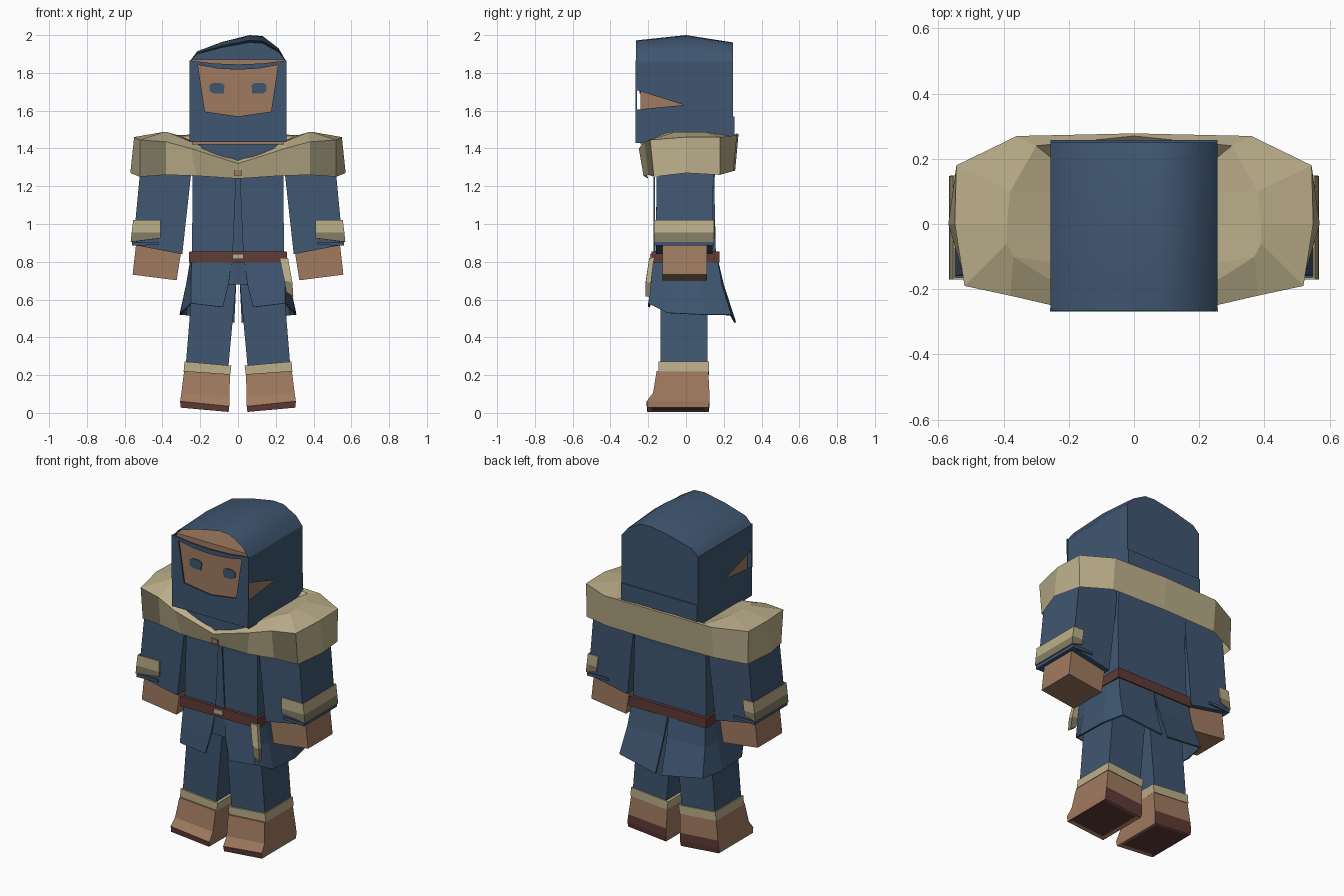
import bpy, bmesh, math

cube = bpy.data.objects.get("Cube")
if cube:
    bpy.data.objects.remove(cube, do_unlink=True)


def material(name, rgb):
    m = bpy.data.materials.new(name)
    m.use_nodes = True
    m.diffuse_color = (*rgb, 1)
    m.node_tree.nodes["Principled BSDF"].inputs["Base Color"].default_value = (*rgb, 1)
    return m


BLUE = material("blue_cloth", (0.050, 0.094, 0.165))
SKIN = material("tan", (0.350, 0.195, 0.115))
CREAM = material("cream_fur", (0.500, 0.425, 0.255))
DARK = material("dark_cream_fur", (0.225, 0.205, 0.130))
BROWN = material("dark_brown_leather", (0.115, 0.043, 0.037))


def build(name, verts, faces, mats, rule=None, mirror=False, thick=0, inset=0):
    """Mesh object; rule maps a face centre to a material slot."""
    bm = bmesh.new()
    vs = [bm.verts.new(v) for v in verts]
    for f in faces:
        bm.faces.new([vs[i] for i in f])
    bm.normal_update()
    if inset:
        low = min(bm.faces, key=lambda f: f.normal.z)
        low.material_index = 0
        bmesh.ops.inset_region(bm, faces=[low], thickness=inset, depth=-0.005)
    for f in bm.faces:
        if rule:
            f.material_index = rule(f.calc_center_median())
    if inset:
        low.material_index = 1
    me = bpy.data.meshes.new(name)
    bm.to_mesh(me)
    bm.free()
    for m in mats:
        me.materials.append(m)
    ob = bpy.data.objects.new(name, me)
    bpy.context.collection.objects.link(ob)
    if mirror:
        ob.modifiers.new("mirror", 'MIRROR')
    if thick:
        s = ob.modifiers.new("cloth", 'SOLIDIFY')
        s.thickness = thick
    return ob


def loft(name, rings, mats, closed=True, **kw):
    """Skin rings listed bottom to top, each counter-clockwise from above."""
    n = len(rings[0])
    verts = [p for r in rings for p in r]
    faces = []
    for k in range(len(rings) - 1):
        for i in range(n if closed else n - 1):
            j = (i + 1) % n
            faces.append((k * n + i, k * n + j, (k + 1) * n + j, (k + 1) * n + i))
    if closed:
        faces.append(tuple(reversed(range(n))))
        faces.append(tuple(range((len(rings) - 1) * n, len(rings) * n)))
    return build(name, verts, faces, mats, **kw)


def sec(xi, zi, xo, zo, y0, y1):
    """Four-cornered limb section, tilted between inner and outer edge."""
    return [(xi, y0, zi), (xo, y0, zo), (xo, y1, zo), (xi, y1, zi)]


def flat(x, z, y0, y1):
    return sec(-x, z, x, z, y0, y1)


def plate(name, pts, y, mat, d=0.008, mirror=False):
    """Thin front-facing plate from an x, z outline."""
    n = len(pts)
    verts = [(x, y, z) for x, z in pts] + [(x, y + d, z) for x, z in pts]
    faces = [tuple(range(n)), tuple(reversed(range(n, 2 * n)))]
    faces += [(i, i + n, (i + 1) % n + n, (i + 1) % n) for i in range(n)]
    return build(name, verts, faces, [mat], mirror=mirror)


# Legs, trouser cuffs and boots
loft("legs", [sec(.055, .2, .28, .21, -.135, .115), sec(.005, .74, .235, .76, -.135, .115)],
     [BLUE], mirror=True)
loft("trouser_cuffs", [sec(.042, .2, .288, .22, -.145, .122), sec(.035, .25, .283, .272, -.145, .122)],
     [CREAM], mirror=True)
loft("boots", [sec(.05, .005, .305, .028, -.205, .12), sec(.046, .035, .306, .062, -.208, .124),
               sec(.046, .085, .300, .105, -.175, .124), sec(.042, .205, .285, .222, -.155, .118)],
     [SKIN, BROWN], mirror=True, inset=.03,
     rule=lambda c: int(.02 < c.z < .045 or (c.y > .11 and c.z < .09)))

# Coat: torso, front placket, skirt flaps split front and back
loft("torso", [flat(.245, .76, -.165, .16), flat(.24, 1.2, -.155, .15), flat(.24, 1.42, -.16, .16)], [BLUE])
plate("coat_placket", [(-.055, .68), (.055, .68), (.03, .85), (.012, 1.25), (-.012, 1.25), (-.03, .85)],
      -.173, BLUE)
loft("skirt_flaps", [
    [(.08, -.2, .56), (.25, -.2, .58), (.305, -.1, .53), (.31, .1, .52), (.28, .24, .52), (.02, .265, .48)],
    [(.05, -.19, .68), (.25, -.185, .68), (.275, -.1, .68), (.275, .08, .68), (.26, .19, .68), (.01, .2, .68)],
    [(.03, -.17, .83), (.245, -.17, .83), (.25, -.1, .83), (.25, .08, .83), (.245, .165, .83), (0, .165, .83)]],
    [BLUE], closed=False, mirror=True, thick=.01)

# Belt, buckle and hanging strip
loft("belt", [flat(.26, .795, -.182, .178), flat(.258, .855, -.182, .178)], [BROWN])
plate("buckle", [(-.03, .815), (.03, .815), (.03, .842), (-.03, .842)], -.19, CREAM)
loft("hanging_strip", [sec(.255, .64, .293, .615, -.215, -.19), sec(.245, .70, .288, .69, -.213, -.185),
                       sec(.22, .82, .265, .82, -.195, -.17)], [CREAM, DARK],
     rule=lambda c: int(c.z < .69))

# Sleeves, fur cuffs and hands
loft("sleeves", [sec(.295, .84, .555, .89, -.16, .14), sec(.25, 1.25, .52, 1.26, -.155, .145),
                 sec(.245, 1.42, .5, 1.42, -.145, .145)], [BLUE], mirror=True)
loft("sleeve_hems", [sec(.42, .89, .562, .885, -.17, .148), sec(.42, .905, .562, .905, -.17, .148)],
     [BLUE], mirror=True)


def cuff(z, x, dip=0.0):
    return [(.41, -.17, z + dip), (x, -.17, z), (x, .148, z), (x - .07, .15, z + dip)]


loft("fur_cuffs", [cuff(.905, .568, .02), cuff(.955, .563), cuff(1.02, .555)], [DARK, CREAM],
     closed=False, mirror=True, thick=.008, rule=lambda c: int(c.z > .955))
loft("hands", [sec(.325, .702, .558, .732, -.125, .11), sec(.3, .86, .54, .89, -.125, .11)],
     [SKIN], mirror=True)

# Fur shoulder cape: hem, rim, ridge, neck edge
loft("shoulder_cape", [
    [(0, -.2, 1.24), (.22, -.225, 1.255), (.38, -.2, 1.26), (.52, -.17, 1.25),
     (.57, 0, 1.27), (.54, .18, 1.26), (.36, .25, 1.28), (0, .26, 1.28)],
    [(0, -.235, 1.32), (.25, -.25, 1.40), (.38, -.22, 1.435), (.52, -.19, 1.445),
     (.55, 0, 1.46), (.545, .18, 1.46), (.36, .27, 1.47), (0, .278, 1.475)],
    [(0, -.22, 1.335), (.26, -.17, 1.44), (.37, -.1, 1.485), (.39, -.06, 1.488),
     (.39, 0, 1.488), (.38, .1, 1.488), (.30, .24, 1.465), (0, .27, 1.48)],
    [(0, -.16, 1.33), (.2, -.16, 1.41), (.25, -.12, 1.44), (.25, -.05, 1.44),
     (.25, 0, 1.44), (.25, .1, 1.44), (.25, .2, 1.44), (0, .258, 1.45)]],
    [CREAM, DARK], closed=False, mirror=True,
    rule=lambda c: int(.4 < c.x < .5 and c.y < -.17 and c.z < 1.4))
plate("cape_clasp", [(-.022, 1.258), (.022, 1.258), (.022, 1.285), (-.022, 1.285)], -.226, SKIN)

# Head inside the hood, with eyes
loft("head", [flat(.244, 1.42, -.242, .235), flat(.244, 1.87, -.242, .235)], [SKIN])
plate("eyes", [(.075, 1.69), (.13, 1.69), (.152, 1.705), (.152, 1.735), (.135, 1.747), (.09, 1.747),
               (.072, 1.735)], -.247, BLUE, mirror=True)

# Hood roof arches over the head and is open at the front
ARCH = [(.256, 1.86), (.215, 1.93), (.13, 1.995), (.06, 2.0), (-.08, 1.965), (-.215, 1.915), (-.256, 1.86)]
rows = [[(x, y, 1.86 + (z - 1.86) * k) for x, z in ARCH] for y, k in ((.25, .72), (0, 1), (-.265, .8))]
roof = loft("hood_roof", rows, [BLUE], closed=False)
roof.data.polygons.foreach_set("use_smooth", [True] * len(roof.data.polygons))

# Hood sides carry a wedge-shaped notch by the cheek
SIDE = [(-.268, 1.43), (.25, 1.43), (.25, 1.86), (-.265, 1.86), (-.265, 1.71), (-.01, 1.63), (-.268, 1.605)]
build("hood_sides", [(.256, y, z) for y, z in SIDE], [tuple(range(len(SIDE)))], [BLUE], mirror=True)

# Hood back with its overlapping lower panel
back = [(x, .25, z) for x, _, z in rows[0]] + [(-.256, .25, 1.43), (.256, .25, 1.43)]
build("hood_back", back, [tuple(range(len(back)))], [BLUE])
plate("hood_back_panel", [(-.256, 1.42), (.256, 1.42), (.256, 1.57), (-.256, 1.57)], .25, BLUE)

# Front mask: a frame around the face opening
outer = [(-.256, 1.435), (0, 1.435), (.256, 1.435), (.258, 1.866), (.13, 1.85), (0, 1.845),
         (-.13, 1.85), (-.258, 1.866)]
inner = [(-.175, 1.595), (0, 1.57), (.175, 1.595), (.212, 1.842), (.11, 1.823), (0, 1.817),
         (-.11, 1.823), (-.212, 1.842)]
n = len(outer)
build("face_mask", [(x, -.268, z) for x, z in outer + inner],
      [(i, (i + 1) % n, (i + 1) % n + n, i + n) for i in range(n)], [BLUE], thick=.008)

# Blue neck cloth under the chin
plate("neck_cloth", [(-.2, 1.422), (-.19, 1.40), (0, 1.32), (.19, 1.40), (.21, 1.422)], -.215, BLUE)
